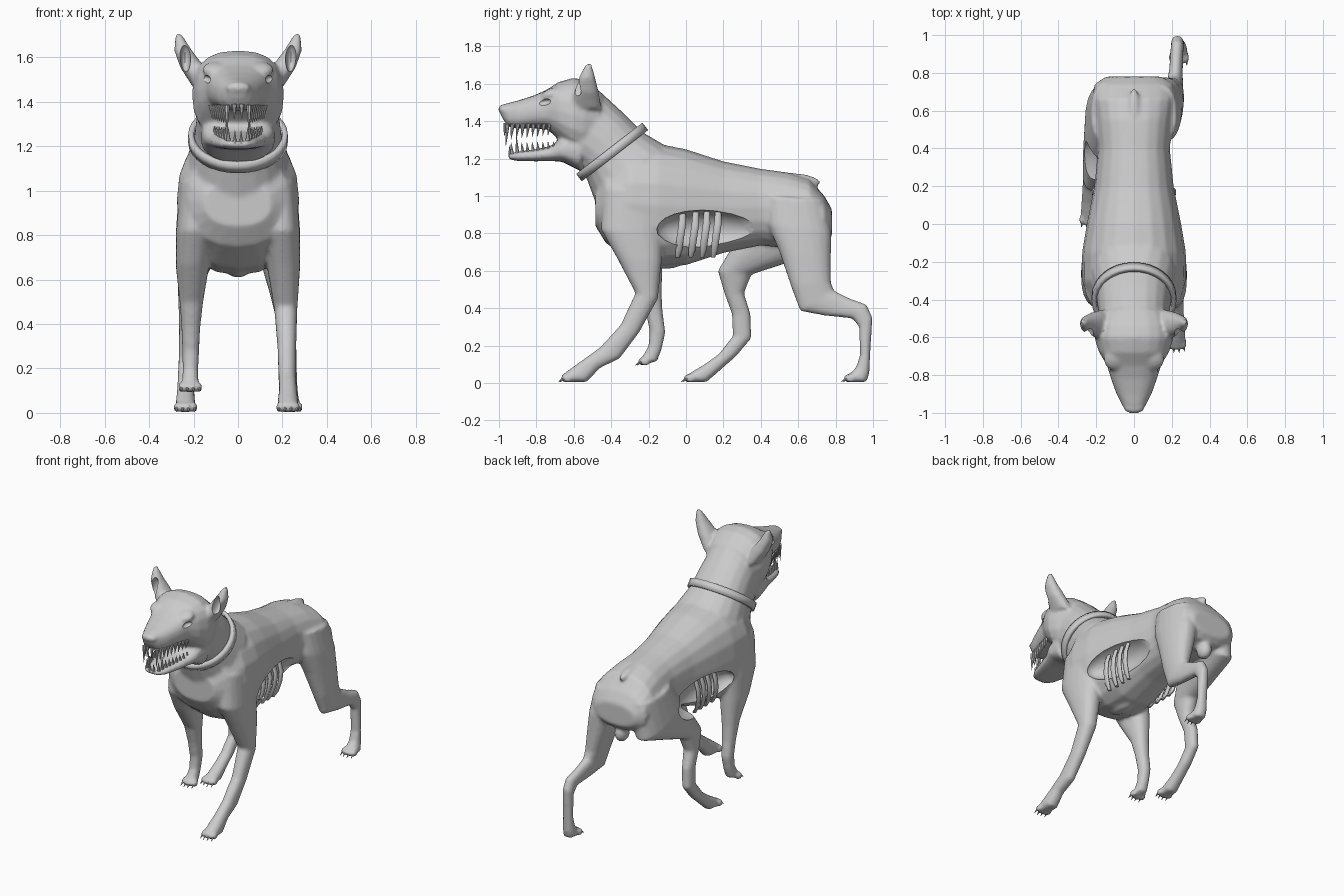
import bpy, bmesh, math
from mathutils import Vector, Matrix


def finish(name, bm):
    bmesh.ops.recalc_face_normals(bm, faces=bm.faces)
    me = bpy.data.meshes.new(name)
    bm.to_mesh(me)
    bm.free()
    ob = bpy.data.objects.new(name, me)
    bpy.context.collection.objects.link(ob)
    return ob


def activate(ob):
    bpy.ops.object.select_all(action='DESELECT')
    ob.select_set(True)
    bpy.context.view_layer.objects.active = ob


def loft(bm, rings, n=20, e=2.3):
    """Each ring: y,z of one edge, y,z of the opposite edge, centre x, half width."""
    loops = []
    for y1, z1, y2, z2, x, hw in rings:
        c = Vector((x, (y1 + y2) / 2, (z1 + z2) / 2))
        u = Vector((0, (y1 - y2) / 2, (z1 - z2) / 2))
        loop = []
        for i in range(n):
            a = 2 * math.pi * i / n
            s, t = math.sin(a), math.cos(a)
            s = math.copysign(abs(s) ** (2 / e), s)
            t = math.copysign(abs(t) ** (2 / e), t)
            loop.append(bm.verts.new(c + u * t + Vector((hw * s, 0, 0))))
        loops.append(loop)
    for a, b in zip(loops, loops[1:]):
        for i in range(n):
            bm.faces.new((a[i], a[(i + 1) % n], b[(i + 1) % n], b[i]))
    bm.faces.new(loops[0][::-1])
    bm.faces.new(loops[-1])


def ball(bm, loc, rad, tilt=0):
    m = Matrix.Translation(loc) @ Matrix.Rotation(tilt, 4, 'X') @ Matrix.Diagonal((*rad, 1))
    bmesh.ops.create_uvsphere(bm, u_segments=20, v_segments=12, radius=1, matrix=m)


def spike(bm, base, tip, r):
    base, tip = Vector(base), Vector(tip)
    d = tip - base
    m = Matrix.Translation((base + tip) / 2) @ d.to_track_quat('Z', 'Y').to_matrix().to_4x4()
    bmesh.ops.create_cone(bm, cap_ends=True, segments=8, radius1=r, radius2=r * 0.1,
                          depth=d.length, matrix=m)


bm = bmesh.new()
# torso, front to back (top edge, bottom edge)
torso = [(-.485, 1.04, .84, .15), (-.43, 1.17, .75, .23), (-.3, 1.27, .65, .275),
         (-.15, 1.28, .62, .275), (0, 1.25, .63, .25), (.2, 1.185, .695, .21),
         (.4, 1.145, .735, .19), (.55, 1.125, .72, .205), (.66, 1.09, .72, .22),
         (.74, 1.0, .74, .21), (.78, .93, .78, .15)]
loft(bm, [(y, t, y, b, 0, w) for y, t, b, w in torso])
# neck
loft(bm, [(-.02, 1.22, -.44, .85, 0, .22), (-.12, 1.275, -.49, .98, 0, .23),
          (-.23, 1.34, -.53, 1.09, 0, .2), (-.33, 1.44, -.57, 1.15, 0, .19),
          (-.45, 1.55, -.62, 1.17, 0, .18), (-.54, 1.6, -.66, 1.21, 0, .17)])
# skull and muzzle
loft(bm, [(-.45, 1.55, -.48, 1.25, 0, .17), (-.53, 1.615, -.56, 1.22, 0, .2),
          (-.6, 1.632, -.62, 1.24, 0, .208), (-.68, 1.61, -.68, 1.3, 0, .185),
          (-.75, 1.565, -.74, 1.355, 0, .145), (-.82, 1.535, -.82, 1.362, 0, .122),
          (-.9, 1.51, -.9, 1.36, 0, .093), (-.96, 1.495, -.95, 1.37, 0, .065),
          (-.995, 1.475, -.985, 1.42, 0, .035)], e=2.5)
ball(bm, (0, -.972, 1.463), (.058, .032, .028))
# lower jaw
loft(bm, [(-.57, 1.36, -.56, 1.13, 0, .17), (-.67, 1.31, -.66, 1.182, 0, .16),
          (-.72, 1.268, -.72, 1.187, 0, .135), (-.8, 1.25, -.8, 1.185, 0, .115),
          (-.9, 1.237, -.9, 1.187, 0, .085), (-.95, 1.222, -.945, 1.195, 0, .05)], e=2.8)
# ears and brows
for s in (-1, 1):
    loft(bm, [(-.62, 1.48, -.45, 1.46, s * .155, .05), (-.595, 1.56, -.465, 1.55, s * .205, .055),
              (-.575, 1.63, -.485, 1.63, s * .247, .04), (-.535, 1.705, -.505, 1.705, s * .268, .014)])
    ball(bm, (s * .1, -.72, 1.545), (.06, .06, .03), .4)
# right front leg (planted forward)
loft(bm, [(-.44, 1.05, -.1, 1.0, .18, .085), (-.455, .82, -.125, .8, .195, .085),
          (-.37, .67, -.13, .65, .205, .075), (-.27, .48, -.15, .45, .215, .052),
          (-.35, .31, -.25, .27, .22, .042), (-.46, .19, -.355, .13, .222, .04),
          (-.55, .125, -.46, .08, .225, .04), (-.62, .075, -.53, .005, .225, .048),
          (-.665, .04, -.65, .005, .225, .045)])
# left front leg (lifted)
loft(bm, [(-.44, 1.05, -.1, 1.0, -.18, .085), (-.44, .82, -.12, .8, -.195, .085),
          (-.36, .67, -.125, .65, -.205, .075), (-.25, .5, -.13, .48, -.21, .052),
          (-.215, .38, -.125, .38, -.212, .042), (-.195, .28, -.11, .27, -.213, .038),
          (-.2, .2, -.13, .18, -.214, .035), (-.225, .155, -.155, .115, -.215, .038),
          (-.245, .125, -.225, .1, -.215, .04)])
# right hind leg (pushed back)
loft(bm, [(.42, 1.0, .74, .98, .13, .095), (.435, .85, .778, .8, .16, .092),
          (.5, .7, .775, .66, .182, .08), (.56, .52, .775, .54, .205, .06),
          (.61, .385, .79, .495, .215, .045), (.74, .36, .87, .455, .222, .036),
          (.89, .345, .965, .42, .228, .034), (.925, .3, .997, .35, .23, .033),
          (.93, .15, .985, .15, .233, .033), (.91, .085, .98, .05, .235, .038),
          (.88, .055, .965, .005, .238, .045), (.855, .035, .86, .005, .238, .045)])
# left hind leg (stepping forward)
loft(bm, [(.42, 1.0, .76, .95, -.13, .095), (.34, .86, .74, .7, -.165, .095),
          (.235, .71, .52, .635, -.192, .078), (.17, .6, .35, .58, -.212, .06),
          (.205, .48, .31, .48, -.222, .046), (.245, .37, .345, .37, -.228, .037),
          (.25, .25, .35, .24, -.232, .035), (.175, .155, .27, .145, -.234, .038),
          (.1, .1, .185, .07, -.236, .04), (.04, .065, .11, .005, -.236, .045),
          (-.005, .035, .005, .005, -.236, .045)])
# toes
paws = [(.225, -.645, .025), (-.215, -.232, .115), (.238, .868, .025), (-.236, .012, .025)]
for x, y, z in paws:
    for k in (-1.5, -.5, .5, 1.5):
        ball(bm, (x + k * .026, y + abs(k) * .008, z), (.015, .03, .024))
# tail stump and underside
ball(bm, (0, .6, 1.085), (.035, .12, .035), -.12)
ball(bm, (0, .7, .7), (.045, .055, .06))
ball(bm, (0, -.12, .64), (.05, .1, .03))
body = finish("dog_body", bm)

activate(body)
m = body.modifiers.new("blend", 'REMESH')
m.mode, m.voxel_size = 'VOXEL', .011
bpy.ops.object.modifier_apply(modifier=m.name)
m = body.modifiers.new("soften", 'SMOOTH')
m.factor, m.iterations = .5, 5
bpy.ops.object.modifier_apply(modifier=m.name)

# flank wounds, ear cups and eye sockets carved out
bm = bmesh.new()
for s in (-1, 1):
    ball(bm, (s * .25, .14, .81), (.13, .3, .115), -.05)
    ball(bm, (s * .238, -.60, 1.6), (.026, .07, .07))
    ball(bm, (s * .165, -.765, 1.5), (.045, .045, .022), .2)
cutter = finish("carving_helper", bm)
cutter.hide_render = True
activate(body)
m = body.modifiers.new("carve", 'BOOLEAN')
m.operation, m.solver, m.object = 'DIFFERENCE', 'EXACT', cutter
bpy.ops.object.modifier_apply(modifier=m.name)
bpy.data.objects.remove(cutter)
bpy.ops.object.shade_smooth_by_angle(angle=math.radians(40))

# exposed ribs
bm = bmesh.new()
for s in (-1, 1):
    for y in (-.03, .04, .1, .16):
        loft(bm, [(y + dy - w, z, y + dy + w, z, s * x, .012) for dy, z, x, w in
                  ((.012, .92, .19, .016), (.01, .85, .212, .02), (0, .78, .21, .02),
                   (-.008, .71, .19, .018), (-.015, .67, .165, .01))], n=10, e=2)
ribs = finish("ribs", bm)

# teeth along both jaws, long fangs near the front
bm = bmesh.new()
for s in (-1, 1):
    for i in range(9):
        t = i / 8
        y, x = -.955 + .225 * t, s * (.05 + .07 * t)
        up = .115 if i == 0 else .085 - .025 * t
        spike(bm, (x, y, 1.385), (x * .97, y - .008, 1.385 - up), .013)
        low = .095 if i == 1 else .06 - .015 * t
        spike(bm, (x * .88, y + .025, 1.225 + .02 * t), (x * .88, y + .02, 1.225 + .02 * t + low), .011)
    spike(bm, (s * .017, -.965, 1.39), (s * .017, -.972, 1.32), .012)
    spike(bm, (s * .014, -.94, 1.21), (s * .014, -.945, 1.27), .01)
teeth = finish("teeth", bm)

# claws
bm = bmesh.new()
for x, y, z in paws:
    for k in (-1.5, -.5, .5, 1.5):
        spike(bm, (x + k * .026, y - .015 + abs(k) * .008, z), (x + k * .028, y - .042 + abs(k) * .008, z - .02), .008)
claws = finish("claws", bm)
for ob in (ribs, teeth, claws):
    activate(ob)
    bpy.ops.object.shade_smooth_by_angle(angle=math.radians(40))

# collar
bpy.ops.mesh.primitive_cylinder_add(vertices=32, radius=.224, depth=.05, end_fill_type='NOTHING',
                                    location=(0, -.395, 1.235), rotation=(.657, 0, 0))
collar = bpy.context.object
collar.name = "collar"
m = collar.modifiers.new("thickness", 'SOLIDIFY')
m.thickness, m.offset = .025, -1
bpy.ops.object.shade_smooth_by_angle(angle=math.radians(40))
